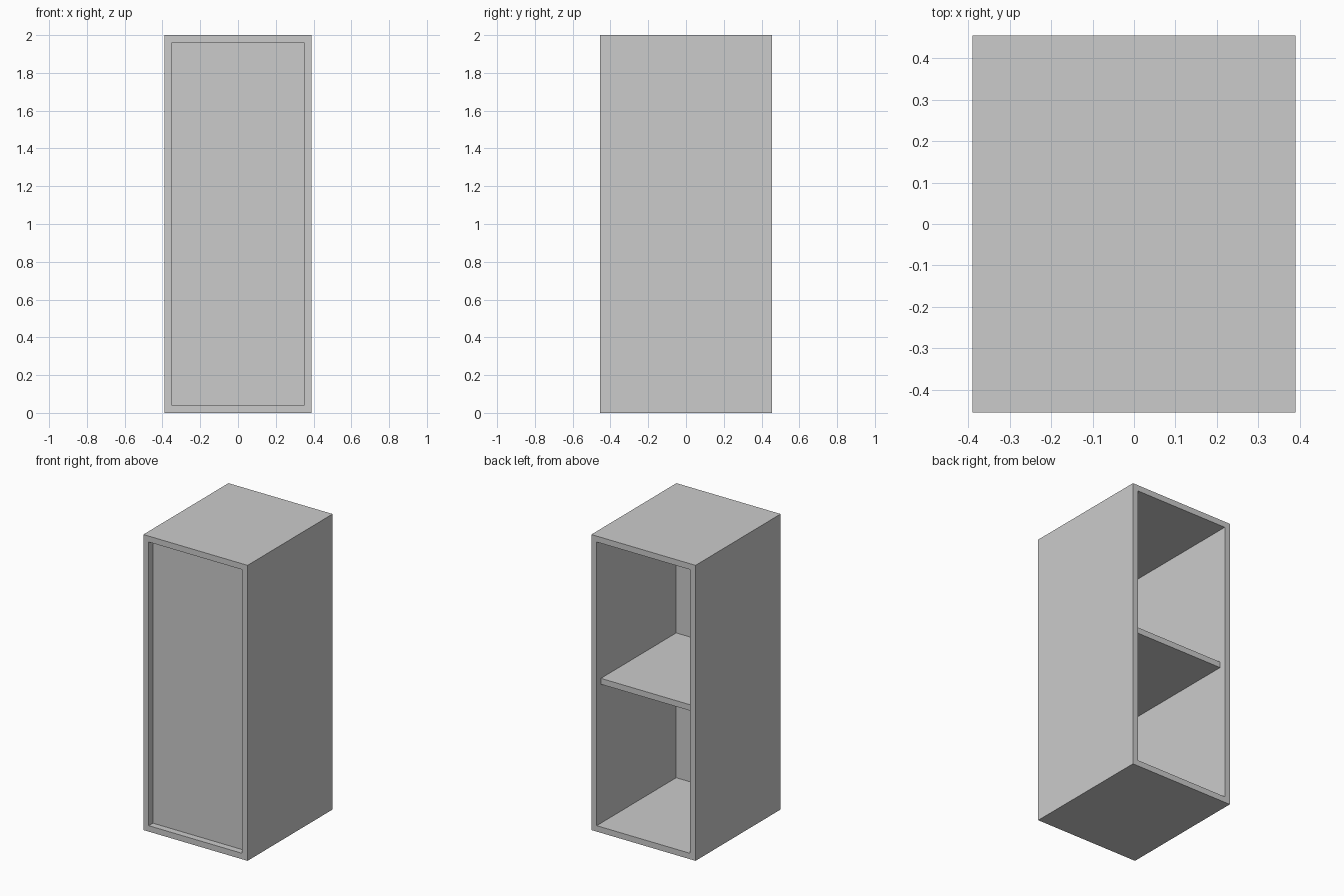
import bpy, bmesh

if "Cube" in bpy.data.objects:
    bpy.data.objects.remove(bpy.data.objects["Cube"])

W, D, H = 0.78, 0.91, 2.0   # outer width, depth, height
T = 0.04                    # board thickness
RECESS, PANEL = 0.045, 0.015


def add_object(name, bm):
    bmesh.ops.recalc_face_normals(bm, faces=bm.faces)
    mesh = bpy.data.meshes.new(name)
    bm.to_mesh(mesh)
    bm.free()
    obj = bpy.data.objects.new(name, mesh)
    bpy.context.collection.objects.link(obj)
    return obj


def box(name, lo, hi):
    bm = bmesh.new()
    bmesh.ops.create_cube(bm, size=1)
    for v in bm.verts:
        v.co = [(a + b) / 2 + c * (b - a) for a, b, c in zip(lo, hi, v.co)]
    return add_object(name, bm)


def rect_loop(bm, inset, y):
    x, z0, z1 = W / 2 - inset, inset, H - inset
    return [bm.verts.new((px, y, pz))
            for px, pz in ((-x, z0), (x, z0), (x, z1), (-x, z1))]


# Cabinet frame: a rectangular tube, open at front and back
bm = bmesh.new()
loops = [rect_loop(bm, 0, -D / 2), rect_loop(bm, 0, D / 2),
         rect_loop(bm, T, D / 2), rect_loop(bm, T, -D / 2)]
for a, b in zip(loops, loops[1:] + loops[:1]):
    for i in range(4):
        j = (i + 1) % 4
        bm.faces.new((a[i], a[j], b[j], b[i]))
add_object("cabinet_frame", bm)

# Recessed front panel
inner = W / 2 - T
front = -D / 2 + RECESS
box("front_panel", (-inner, front, T), (inner, front + PANEL, H - T))

# Middle shelf, set in slightly from the open back
box("middle_shelf", (-inner, front + PANEL, H / 2 - T / 2),
    (inner, D / 2 - RECESS, H / 2 + T / 2))
